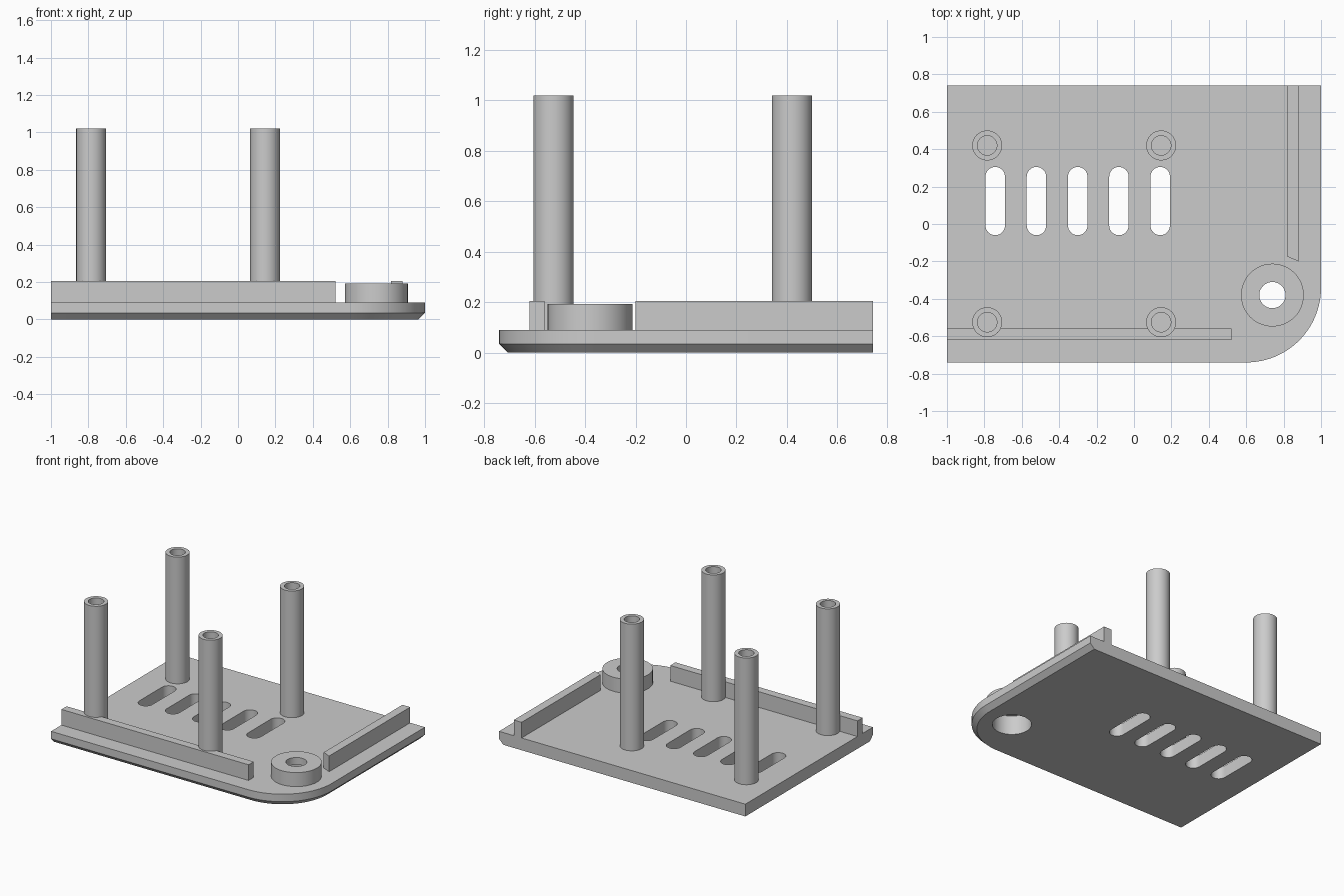
import bpy, bmesh
from math import cos, sin, pi, radians

if "Cube" in bpy.data.objects:
    bpy.data.objects.remove(bpy.data.objects["Cube"])

GREY = (0.6, 0.6, 0.6, 1)
grey = bpy.data.materials.new("plain grey")
grey.use_nodes = True
grey.diffuse_color = GREY
grey.node_tree.nodes["Principled BSDF"].inputs["Base Color"].default_value = GREY

X, Y, TOP, RAIL_TOP = 1, 0.74, 0.09, 0.205


def finish(name, bm):
    bmesh.ops.recalc_face_normals(bm, faces=bm.faces)
    mesh = bpy.data.meshes.new(name)
    bm.to_mesh(mesh)
    bm.free()
    mesh.materials.append(grey)
    obj = bpy.data.objects.new(name, mesh)
    bpy.context.collection.objects.link(obj)
    return obj


def activate(obj):
    bpy.ops.object.select_all(action="DESELECT")
    obj.select_set(True)
    bpy.context.view_layer.objects.active = obj


def smooth(obj):
    activate(obj)
    bpy.ops.object.shade_smooth_by_angle(angle=radians(30))


def bridge(bm, a, b):
    for i in range(len(a)):
        j = (i + 1) % len(a)
        bm.faces.new((a[i], a[j], b[j], b[i]))


def loft(name, layers):
    """Closed solid through stacked (outline, height) layers."""
    bm = bmesh.new()
    loops = [[bm.verts.new((x, y, z)) for x, y in pts] for pts, z in layers]
    for a, b in zip(loops, loops[1:]):
        bridge(bm, a, b)
    bm.faces.new(loops[0])
    bm.faces.new(loops[-1])
    return finish(name, bm)


def arc(cx, cy, r, start, end, steps):
    angles = [radians(start + (end - start) * i / steps) for i in range(steps + 1)]
    return [(cx + r * cos(a), cy + r * sin(a)) for a in angles]


def lathe(name, cx, cy, profile, closed, sides=48):
    """Turned part; an open profile ends in a flat floor."""
    bm = bmesh.new()
    loops = [[bm.verts.new((x, y, z)) for x, y in arc(cx, cy, r, 0, 360, sides)[:-1]]
             for r, z in profile]
    for a, b in zip(loops, loops[1:]):
        bridge(bm, a, b)
    if closed:
        bridge(bm, loops[-1], loops[0])
    else:
        bm.faces.new(loops[0])
        bm.faces.new(loops[-1])
    obj = finish(name, bm)
    smooth(obj)
    return obj


# Base plate with one rounded corner, chamfered below on the front and left
def plate_outline(inset):
    return ([(-X, Y), (-X, inset - Y)]
            + arc(0.6, -0.34, 0.4 - inset, -90, 0, 32)
            + [(X - inset, Y)])


plate = loft("base_plate", [(plate_outline(0.035), 0),
                            (plate_outline(0), 0.035),
                            (plate_outline(0), TOP)])

# Vent slots and the wide hole under the boss
BOSS = (0.74, -0.38)
cutters = []
for i in range(5):
    x, r = -0.742 + 0.2205 * i, 0.052
    slot = arc(x, 0.253, r, 0, 180, 16) + arc(x, -0.008, r, 180, 360, 16)
    cutters.append(loft("slot_cutter", [(slot, -0.1), (slot, 0.2)]))
hole = arc(*BOSS, 0.13, 0, 360, 48)[:-1]
cutters.append(loft("hole_cutter", [(hole, -0.1), (hole, 0.2)]))
activate(plate)
for cutter in cutters:
    cutter.hide_render = True
    mod = plate.modifiers.new("cut", "BOOLEAN")
    mod.operation, mod.solver, mod.object = "DIFFERENCE", "EXACT", cutter
    bpy.ops.object.modifier_apply(modifier=mod.name)
    bpy.data.objects.remove(cutter)
smooth(plate)

# Counterbored boss
lathe("round_boss", *BOSS, [(0.168, TOP), (0.168, 0.193), (0.07, 0.193),
                            (0.07, 0.14), (0.13, 0.14), (0.13, TOP)], True)

# Four hollow standoffs
for row, y in (("front", -0.525), ("back", 0.42)):
    for side, x in (("right", -0.785), ("left", 0.145)):
        lathe(f"{row}_{side}_standoff", x, y,
              [(0.08, TOP), (0.08, 1.02), (0.052, 1.02), (0.052, 0.21)], False)

# Raised rails along the front and the left
front = [(-X, -0.62), (0.52, -0.62), (0.52, -0.56), (-X, -0.56)]
left = [(0.817, -0.173), (0.88, -0.2), (0.88, Y), (0.817, Y)]
for name, pts in (("front_rail", front), ("left_rail", left)):
    loft(name, [(pts, TOP), (pts, RAIL_TOP)])
